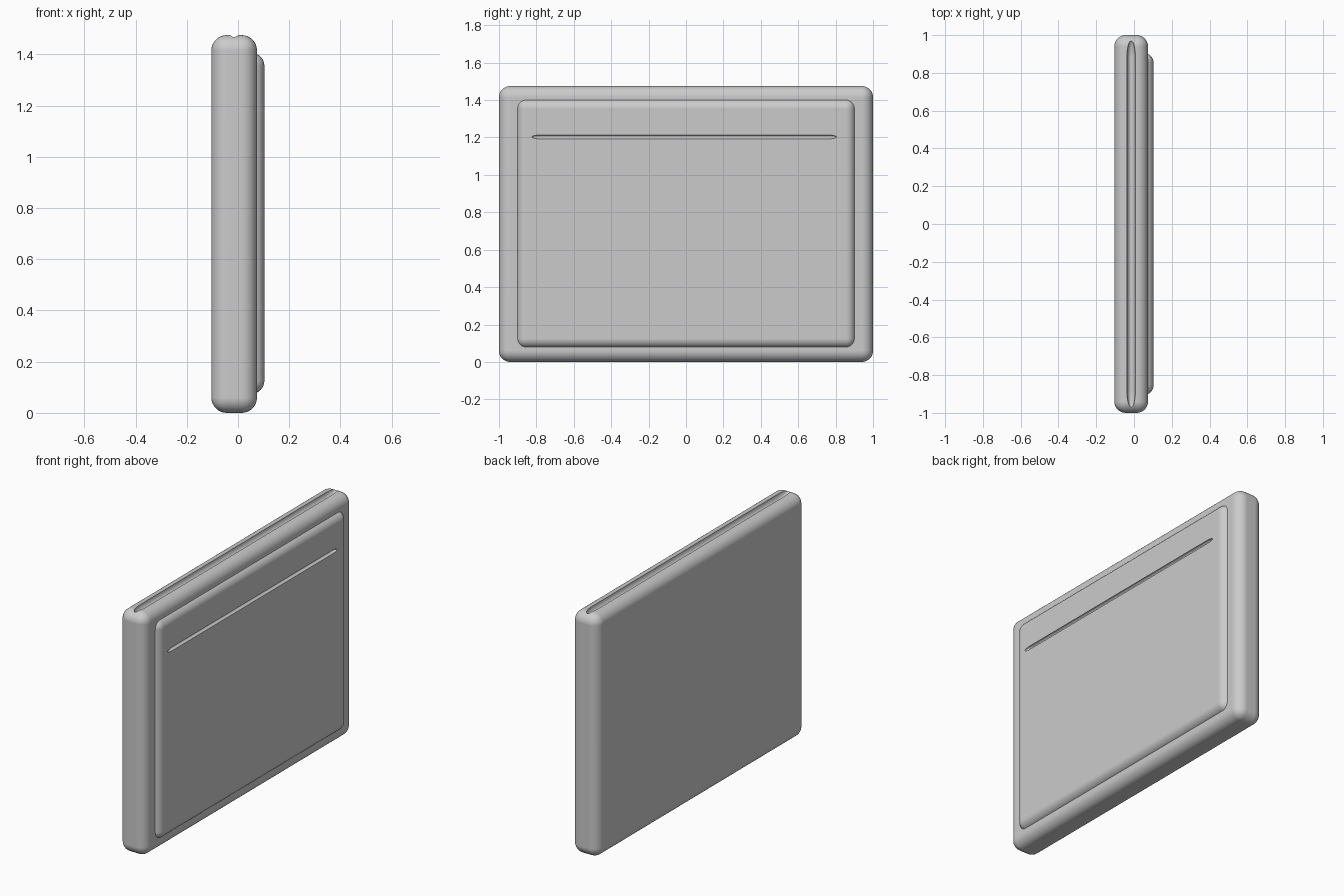
import bpy, bmesh, math
from mathutils import Matrix, Vector

if "Cube" in bpy.data.objects:
    bpy.data.objects.remove(bpy.data.objects["Cube"])


def add_object(name, bm):
    mesh = bpy.data.meshes.new(name)
    bm.to_mesh(mesh)
    bm.free()
    obj = bpy.data.objects.new(name, mesh)
    bpy.context.collection.objects.link(obj)
    return obj


def rounded_box(name, lo, hi, radius):
    lo, hi = Vector(lo), Vector(hi)
    bm = bmesh.new()
    bmesh.ops.create_cube(bm, size=1)
    bmesh.ops.scale(bm, vec=hi - lo, verts=bm.verts)
    bmesh.ops.translate(bm, vec=(lo + hi) / 2, verts=bm.verts)
    bmesh.ops.bevel(bm, geom=bm.edges[:], offset=radius, segments=8,
                    profile=0.5, affect='EDGES')
    return add_object(name, bm)


def slot_cutter(name, centre, rx, rz, half_length, taper):
    # Stretched sphere: a straight rod along y with tapered ends
    bm = bmesh.new()
    bmesh.ops.create_uvsphere(bm, u_segments=24, v_segments=17, radius=1)
    bmesh.ops.rotate(bm, matrix=Matrix.Rotation(math.pi / 2, 3, 'X'), verts=bm.verts)
    for v in bm.verts:
        shift = math.copysign(half_length - taper, v.co.y)
        v.co = (v.co.x * rx, v.co.y * taper + shift, v.co.z * rz)
    bmesh.ops.translate(bm, vec=centre, verts=bm.verts)
    obj = add_object(name, bm)
    obj.hide_render = True
    return obj


def cut_and_smooth(obj, cutter):
    mod = obj.modifiers.new("slot", 'BOOLEAN')
    mod.operation = 'DIFFERENCE'
    mod.solver = 'EXACT'
    mod.object = cutter
    bpy.ops.object.select_all(action='DESELECT')
    obj.select_set(True)
    bpy.context.view_layer.objects.active = obj
    bpy.ops.object.modifier_apply(modifier=mod.name)
    bpy.data.objects.remove(cutter, do_unlink=True)
    bpy.ops.object.shade_smooth_by_angle(angle=math.radians(35))
    obj.modifiers.new("normals", 'WEIGHTED_NORMAL').keep_sharp = True


# Main case with the long opening along the top edge
body = rounded_box("case_body", (-0.104, -1, 0), (0.074, 1, 1.475), 0.06)
cut_and_smooth(body, slot_cutter("top_slot", (-0.015, 0, 1.478), 0.023, 0.032, 0.975, 0.1))

# Raised pocket on the right face with its narrow horizontal slit
pocket = rounded_box("front_pocket", (-0.03, -0.905, 0.075), (0.103, 0.905, 1.405), 0.05)
cut_and_smooth(pocket, slot_cutter("pocket_slit", (0.105, -0.01, 1.203), 0.018, 0.011, 0.815, 0.05))
